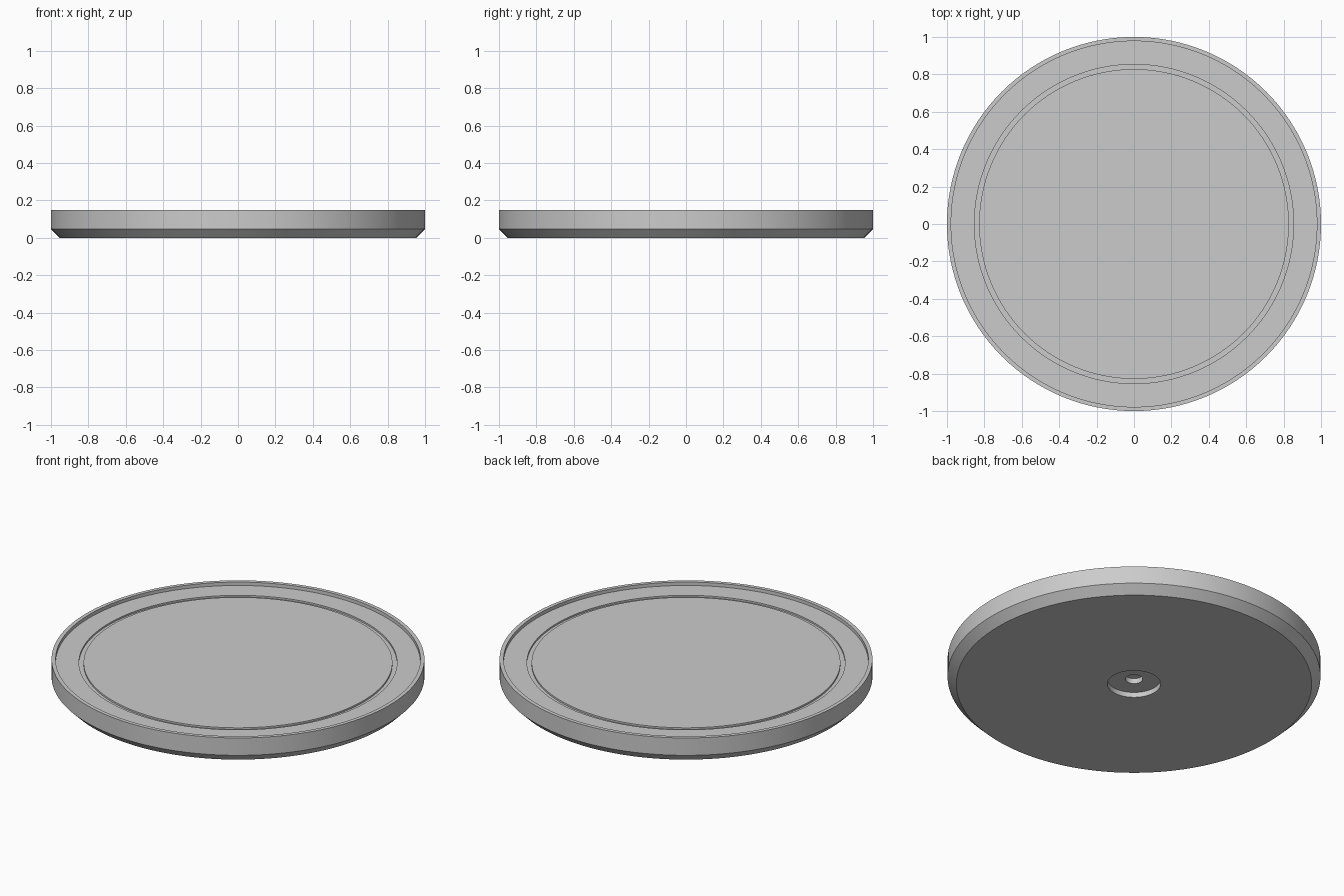
import bpy
import bmesh
import math

SEGMENTS = 128

cube = bpy.data.objects.get("Cube")
if cube:
    bpy.data.objects.remove(cube, do_unlink=True)


def make_material(name, color):
    mat = bpy.data.materials.new(name)
    mat.use_nodes = True
    mat.diffuse_color = color
    mat.node_tree.nodes["Principled BSDF"].inputs["Base Color"].default_value = color
    return mat


def lathe(name, profile, mat):
    """Revolve a (radius, height) profile about the z axis into a closed solid."""
    bm = bmesh.new()
    verts = [bm.verts.new((r, 0, z)) for r, z in profile]
    edges = [bm.edges.new(pair) for pair in zip(verts, verts[1:])]
    bmesh.ops.spin(bm, geom=verts + edges, cent=(0, 0, 0), axis=(0, 0, 1),
                   angle=math.tau, steps=SEGMENTS)
    bmesh.ops.remove_doubles(bm, verts=bm.verts, dist=0.0001)
    bmesh.ops.recalc_face_normals(bm, faces=bm.faces)
    mesh = bpy.data.meshes.new(name)
    bm.to_mesh(mesh)
    bm.free()
    mesh.materials.append(mat)
    obj = bpy.data.objects.new(name, mesh)
    bpy.context.collection.objects.link(obj)
    bpy.ops.object.select_all(action='DESELECT')
    obj.select_set(True)
    bpy.context.view_layer.objects.active = obj
    bpy.ops.object.shade_smooth_by_angle(angle=math.radians(30))
    return obj


grey = make_material("plain grey", (0.6, 0.6, 0.6, 1))

# Heights of the main levels
rim_top, floor, groove = 0.15, 0.13, 0.12
recess, socket = 0.03, 0.06

underside = [(0, socket), (0.047, socket), (0.047, recess),
             (0.143, recess), (0.143, 0), (0.953, 0)]
outer_wall = [(1, 0.047), (1, rim_top), (0.978, rim_top), (0.978, floor)]
top_face = [(0.853, floor), (0.853, groove), (0.828, groove),
            (0.828, floor), (0, floor)]

# Round base with raised rim, ring groove and stepped socket underneath
lathe("round_base", underside + outer_wall + top_face, grey)
